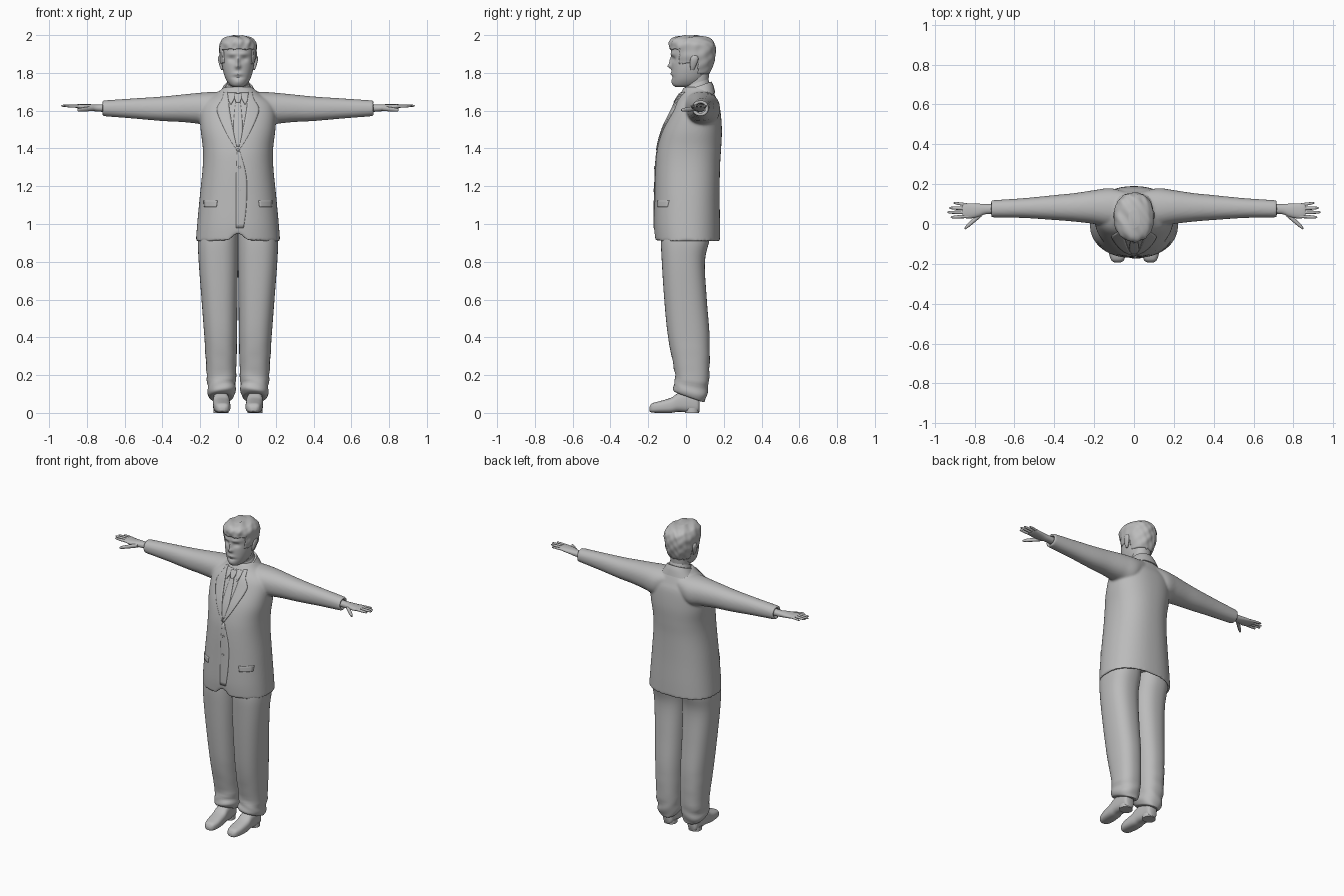
import bpy, bmesh
from math import sin, cos, pi, exp

if "Cube" in bpy.data.objects:
    bpy.data.objects.remove(bpy.data.objects["Cube"])

grey = bpy.data.materials.new("plain grey")
grey.use_nodes = True
COLOR = (0.5, 0.5, 0.5, 1)
grey.diffuse_color = COLOR
grey.node_tree.nodes["Principled BSDF"].inputs["Base Color"].default_value = COLOR


def dense(rows, steps=5):
    """Smooth curve through rows of numbers."""
    out = []
    for i in range(len(rows) - 1):
        a, b, c, d = (rows[max(0, min(len(rows) - 1, i + k))] for k in (-1, 0, 1, 2))
        for s in range(steps):
            t = s / steps
            out.append(tuple(
                q + t * ((r - p) / 2 + t * (p - 2.5 * q + 2 * r - w / 2 + t * (1.5 * (q - r) + (w - p) / 2)))
                for p, q, r, w in zip(a, b, c, d)))
    return out + [tuple(rows[-1])]


def loft(bm, rows, axis="Z", power=2.2, n=32, shape=None, side=1):
    """Rows hold a position along the axis and the extents across it."""
    rings = []
    for t, a0, a1, b0, b1 in rows:
        ring = []
        for i in range(n):
            c, s = cos(2 * pi * i / n), sin(2 * pi * i / n)
            c = abs(c) ** (2 / power) * (1 if c > 0 else -1)
            s = abs(s) ** (2 / power) * (1 if s > 0 else -1)
            a, b = (a0 + a1 + (a1 - a0) * c) / 2, (b0 + b1 + (b1 - b0) * s) / 2
            x, y, z = {"X": (t, a, b), "Y": (a, t, b), "Z": (a, b, t)}[axis]
            if shape:
                x, y, z = shape(x, y, z)
            ring.append(bm.verts.new((side * x, y, z)))
        rings.append(ring)
    for lo, hi in zip(rings, rings[1:]):
        for i in range(n):
            bm.faces.new((lo[i - 1], lo[i], hi[i], hi[i - 1]))
    bm.faces.new(rings[0])
    bm.faces.new(rings[-1])


def finish(name, bm, mirror=False, thick=0, remesh=0):
    bmesh.ops.recalc_face_normals(bm, faces=bm.faces[:])
    mesh = bpy.data.meshes.new(name)
    bm.to_mesh(mesh)
    bm.free()
    ob = bpy.data.objects.new(name, mesh)
    bpy.context.collection.objects.link(ob)
    mesh.materials.append(grey)
    bpy.ops.object.select_all(action="DESELECT")
    ob.select_set(True)
    bpy.context.view_layer.objects.active = ob
    bpy.ops.object.shade_smooth_by_angle(angle=0.8)
    if remesh:
        m = ob.modifiers.new("Blend", "REMESH")
        m.mode, m.voxel_size, m.use_smooth_shade = "VOXEL", remesh, True
        m = ob.modifiers.new("Soften", "SMOOTH")
        m.iterations = 6
    if thick:
        m = ob.modifiers.new("Thickness", "SOLIDIFY")
        m.thickness, m.offset = thick, -1
    if mirror:
        ob.modifiers.new("Mirror", "MIRROR")
    return ob


def part(name, rows, axis="Z", mirror=False, steps=5, **kw):
    bm = bmesh.new()
    loft(bm, dense(rows, steps), axis, **kw)
    return finish(name, bm, mirror)


# Jacket: torso and sleeves blended into one, with hollow hem and cuffs
torso = dense([(z, -r, r, f, b) for z, r, f, b in (
    (.91, .223, -.165, .18), (1.0, .216, -.17, .18), (1.15, .202, -.167, .178),
    (1.3, .187, -.162, .18), (1.4, .186, -.152, .186), (1.5, .198, -.126, .19),
    (1.6, .2, -.08, .182), (1.65, .175, -.055, .165), (1.69, .115, -.03, .15),
    (1.725, .075, -.01, .135))])
sleeve = dense([
    (.04, .01, .16, 1.6, 1.7), (.12, -.015, .18, 1.52, 1.7), (.2, 0, .17, 1.53, 1.695),
    (.3, .012, .155, 1.54, 1.685), (.4, .02, .145, 1.545, 1.675),
    (.55, .03, .13, 1.558, 1.665), (.7, .033, .12, 1.57, 1.655), (.72, .035, .118, 1.574, 1.652)])


def inset(row, shift, d):
    t, a0, a1, b0, b1 = row
    return (t + shift, a0 + d, a1 - d, b0 + d, b1 - d)


def hem(x, y, z):
    if y < 0 and z < 1:
        z += .45 * (1 - z) * exp(-(x / .035) ** 2)
    return x, y, z


bm = bmesh.new()
loft(bm, [inset(torso[0], .06, .016), inset(torso[0], 0, .014)] + torso, n=96, power=2.3, shape=hem)
for s in (1, -1):
    loft(bm, sleeve + [inset(sleeve[-1], 0, .012), inset(sleeve[-1], -.05, .014)], "X", side=s)
finish("jacket", bm, remesh=.007)


def front_y(x, z):
    """Front surface of the torso."""
    for lo, hi in zip(torso, torso[1:]):
        if lo[0] <= z <= hi[0]:
            k = (z - lo[0]) / (hi[0] - lo[0])
            _, _, r, f, b = (p + k * (q - p) for p, q in zip(lo, hi))
            return (f + b) / 2 - (b - f) / 2 * max(0, 1 - abs(x / r) ** 2.3) ** (1 / 2.3)
    return 0


def plate(name, rows, lift, mirror=False, cols=6):
    """Thin panel on the torso front; rows hold height, inner x, outer x."""
    bm = bmesh.new()
    grid = []
    for z, x0, x1 in dense(rows, 4):
        xs = [x0 + (x1 - x0) * i / cols for i in range(cols + 1)]
        grid.append([bm.verts.new((x, front_y(x, z) - lift, z)) for x in xs])
    for lo, hi in zip(grid, grid[1:]):
        for i in range(cols):
            bm.faces.new((lo[i], lo[i + 1], hi[i + 1], hi[i]))
    ob = finish(name, bm, mirror, thick=.009)
    if sum(p.normal.y for p in ob.data.polygons) > 0:
        ob.data.flip_normals()


# Clothing details
plate("lapel", [(1.39, .002, .006), (1.46, .018, .05), (1.54, .034, .09), (1.6, .044, .112),
                (1.63, .048, .105), (1.66, .052, .085), (1.7, .056, .075)], .006, True)
plate("front_overlap", [(.98, -.01, .03), (1.1, -.01, .045), (1.25, -.01, .045), (1.385, -.004, .01)], .003)
plate("tie", [(1.41, -.01, .01), (1.5, -.024, .024), (1.6, -.018, .018), (1.65, -.011, .011)], .004)
plate("tie_knot", [(1.645, -.01, .01), (1.67, -.019, .019), (1.69, -.018, .018)], .009)
plate("shirt_collar_point", [(1.635, .036, .04), (1.66, .022, .05), (1.695, .008, .056)], .006, True)
plate("pocket_flap", [(1.09, .115, .18), (1.125, .11, .183)], .004, True)
for i, z in enumerate((1.18, 1.3)):
    plate("button_%d" % (i + 1), [(z - .008, .006, .01), (z, 0, .016), (z + .008, .006, .01)], .007)


def tilt(x, y, z):
    return x, y, z + .35 * (y - .06)


part("shirt_collar", [(1.69, -.074, .074, -.018, .133), (1.72, -.068, .068, -.012, .126),
                      (1.748, -.06, .06, -.002, .118)], shape=tilt)
part("jacket_collar", [(1.66, -.12, .12, -.035, .155), (1.7, -.092, .092, -.022, .146),
                       (1.728, -.076, .076, -.012, .135)], shape=tilt)


# Trousers: cuffs rise over the shoes at the front
def cuff(x, y, z):
    low = max(0, min(1, (.22 - z) / .14))
    fold = .004 * sin(z * 90 + x * 30) * max(0, 1 - z / .45)
    return x + fold, y + fold, z + low * .35 * (.04 - y)


part("trouser_leg", [
    (.075, .04, .135, -.03, .085), (.08, .022, .155, -.062, .1), (.12, .014, .16, -.066, .112),
    (.2, .01, .166, -.058, .123), (.4, .005, .178, -.095, .125), (.6, .003, .193, -.115, .11),
    (.8, 0, .208, -.128, .1), (.92, -.002, .211, -.132, .125), (1.02, 0, .19, -.12, .13)],
    mirror=True, power=2.4, n=40, shape=cuff)

# Shoes
part("shoe", [
    (-.194, .068, .098, .01, .03), (-.18, .05, .115, .002, .05), (-.14, .04, .127, 0, .062),
    (-.08, .042, .132, 0, .08), (-.04, .045, .132, .006, .105), (.02, .05, .13, .002, .115),
    (.06, .054, .126, 0, .11), (.072, .066, .114, .008, .1)], "Y", True, power=2.8)
part("shoe_heel", [(0, .05, .13, -.005, .07), (.025, .05, .13, -.005, .07)], mirror=True, steps=1)

# Hands
part("palm", [
    (.66, .05, .1, 1.592, 1.636), (.74, .05, .1, 1.595, 1.633), (.78, .036, .102, 1.6, 1.634),
    (.82, .028, .104, 1.606, 1.634), (.85, .03, .103, 1.612, 1.634), (.862, .036, .098, 1.616, 1.631)],
    "X", True, n=24)


def digit(name, x0, x1, y0, y1, z0, z1, r):
    rows = []
    for k, f in ((0, 1), (.5, .95), (.9, .7), (1, .25)):
        y, z = y0 + (y1 - y0) * k, z0 + (z1 - z0) * k
        rows.append((x0 + (x1 - x0) * k, y - r * f, y + r * f, z - r * f * .9, z + r * f * .9))
    part(name, rows, "X", True, steps=3, n=12)


digit("little_finger", .83, .905, .095, .106, 1.623, 1.624, .008)
digit("ring_finger", .83, .928, .077, .081, 1.624, 1.626, .009)
digit("middle_finger", .83, .936, .058, .059, 1.624, 1.626, .009)
digit("index_finger", .83, .92, .039, .034, 1.623, 1.625, .009)
digit("thumb", .765, .85, .052, -.022, 1.612, 1.603, .014)


# Head with sculpted face
def bump(x, z, cx, cz, w, h):
    return exp(-((abs(x) - cx) / w) ** 2 - ((z - cz) / h) ** 2)


def face(x, y, z):
    if y < 0:
        y += .011 * bump(x, z, .034, 1.873, .02, .014)
        y -= .006 * bump(x, z, .03, 1.9, .03, .01)
        y -= .021 * bump(x, z, 0, 1.835, .014, .012) + .012 * bump(x, z, 0, 1.862, .009, .02)
        y -= .007 * bump(x, z, 0, 1.795, .024, .008) - .005 * bump(x, z, 0, 1.776, .03, .007)
        y -= .005 * bump(x, z, 0, 1.752, .02, .014)
    return x, y, z


part("head", [(z, -r, r, f, b) for z, r, f, b in (
    (1.725, .025, -.055, .03), (1.738, .045, -.069, .07), (1.77, .066, -.074, .1), (1.82, .081, -.076, .125),
    (1.88, .087, -.077, .142), (1.93, .088, -.077, .143), (1.965, .074, -.06, .125), (1.985, .035, -.02, .08))],
    n=96, steps=8, shape=face)
part("neck", [(1.66, -.062, .062, -.005, .13), (1.73, -.055, .055, 0, .118), (1.82, -.058, .058, .005, .125)])
part("ear", [(1.815, .078, .088, .025, .042), (1.835, .08, .097, .022, .052), (1.865, .082, .105, .022, .064),
             (1.885, .084, .104, .026, .064), (1.897, .085, .095, .034, .054)], mirror=True, n=16)


# Hair: wavy cap trimmed along the hairline
def waves(x, y, z):
    k = 1 + .022 * sin(90 * x + 55 * y + 40 * z) * sin(70 * y - 60 * z + 2) + .01 * sin(150 * x - 90 * z)
    return x * k, .035 + (y - .035) * k, z + .003 * sin(80 * x + 60 * y)


def hairline(y):
    return 1.925 if y < -.035 else 1.85 if y < .065 else 1.795


bm = bmesh.new()
loft(bm, dense([(z, -r, r, f, b) for z, r, f, b in (
    (1.77, .066, -.07, .112), (1.83, .086, -.07, .14), (1.88, .096, -.074, .153), (1.93, .1, -.086, .156),
    (1.965, .092, -.088, .146), (1.986, .068, -.066, .118), (1.997, .028, -.02, .07))], 8), n=80, shape=waves)
low = [f for f in bm.faces if f.calc_center_median().z < hairline(f.calc_center_median().y)]
bmesh.ops.delete(bm, geom=low, context="FACES")
finish("hair", bm, thick=.014)
